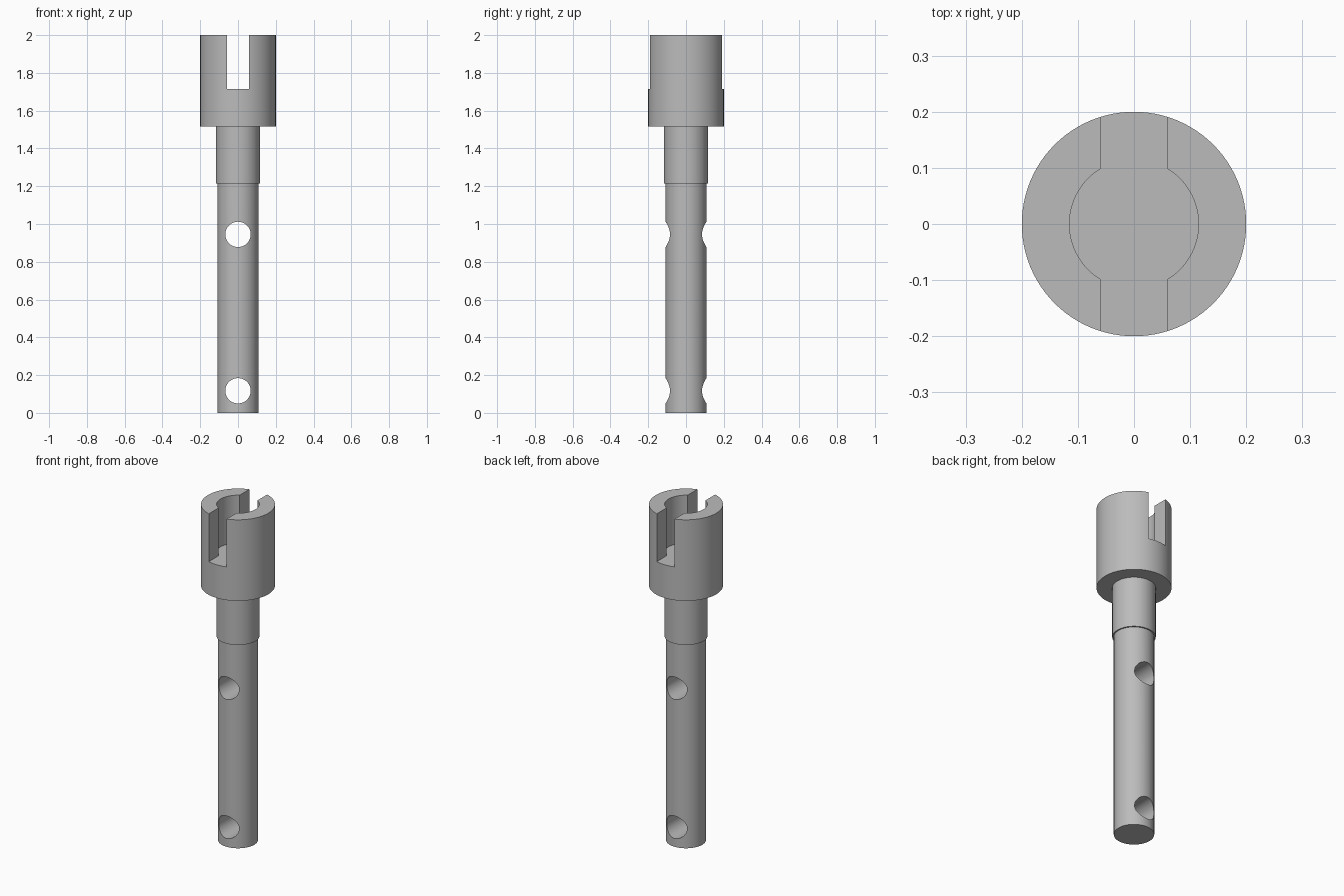
import bpy, bmesh, math
from mathutils import Matrix

cube = bpy.data.objects.get("Cube")
if cube:
    bpy.data.objects.remove(cube, do_unlink=True)

SEGMENTS = 96
SLOT_FLOOR = 1.715

steel = bpy.data.materials.new("grey steel")
steel.use_nodes = True
grey = (0.5, 0.5, 0.5, 1)
steel.diffuse_color = grey
steel.node_tree.nodes["Principled BSDF"].inputs["Base Color"].default_value = grey


def make_object(name, bm):
    bmesh.ops.recalc_face_normals(bm, faces=bm.faces)
    mesh = bpy.data.meshes.new(name)
    bm.to_mesh(mesh)
    bm.free()
    mesh.materials.append(steel)
    obj = bpy.data.objects.new(name, mesh)
    bpy.context.collection.objects.link(obj)
    return obj


def lathe(name, profile):
    """Revolve (radius, height) steps into a closed solid with flat caps."""
    bm = bmesh.new()
    rings = []
    for r, z in profile:
        ring = bmesh.ops.create_circle(bm, segments=SEGMENTS, radius=r,
                                       matrix=Matrix.Translation((0, 0, z)))
        rings.append(ring["verts"])
    for low, high in zip(rings, rings[1:]):
        for i in range(SEGMENTS):
            j = (i + 1) % SEGMENTS
            bm.faces.new((low[i], low[j], high[j], high[i]))
    bm.faces.new(rings[0])
    bm.faces.new(rings[-1])
    return make_object(name, bm)


def cylinder_cutter(name, radius, depth, matrix):
    bm = bmesh.new()
    bmesh.ops.create_cone(bm, cap_ends=True, segments=SEGMENTS, radius1=radius,
                          radius2=radius, depth=depth, matrix=matrix)
    return make_object(name, bm)


def box_cutter(name, size, centre):
    bm = bmesh.new()
    bmesh.ops.create_cube(bm, size=1, matrix=Matrix.Translation(centre) @ Matrix.Diagonal((*size, 1)))
    return make_object(name, bm)


# Stepped shaft, collar and socket head
shaft = lathe("slotted_shaft", [(0.108, 0), (0.108, 1.215), (0.116, 1.215),
                                (0.116, 1.517), (0.2, 1.517), (0.2, 2)])

# Socket bore and front-to-back slot, sharing one floor
cut_height = 0.5
middle = SLOT_FLOOR + cut_height / 2
cutters = [
    cylinder_cutter("bore_cutter", 0.115, cut_height, Matrix.Translation((0, 0, middle))),
    box_cutter("slot_cutter", (0.117, 1, cut_height), (0, 0, middle)),
]

# Cross pin holes
for name, z in (("lower_hole_cutter", 0.117), ("upper_hole_cutter", 0.945)):
    place = Matrix.Translation((0, 0, z)) @ Matrix.Rotation(math.pi / 2, 4, "X")
    cutters.append(cylinder_cutter(name, 0.067, 1, place))

bpy.context.view_layer.objects.active = shaft
for cutter in cutters:
    cut = shaft.modifiers.new(cutter.name, "BOOLEAN")
    cut.operation = "DIFFERENCE"
    cut.solver = "EXACT"
    cut.object = cutter
    cutter.hide_render = True
    bpy.ops.object.modifier_apply(modifier=cut.name)
for cutter in cutters:
    bpy.data.objects.remove(cutter, do_unlink=True)

# Smooth the round walls, keep the machined edges crisp
bpy.ops.object.select_all(action="DESELECT")
shaft.select_set(True)
bpy.ops.object.shade_smooth_by_angle(angle=math.radians(30))
